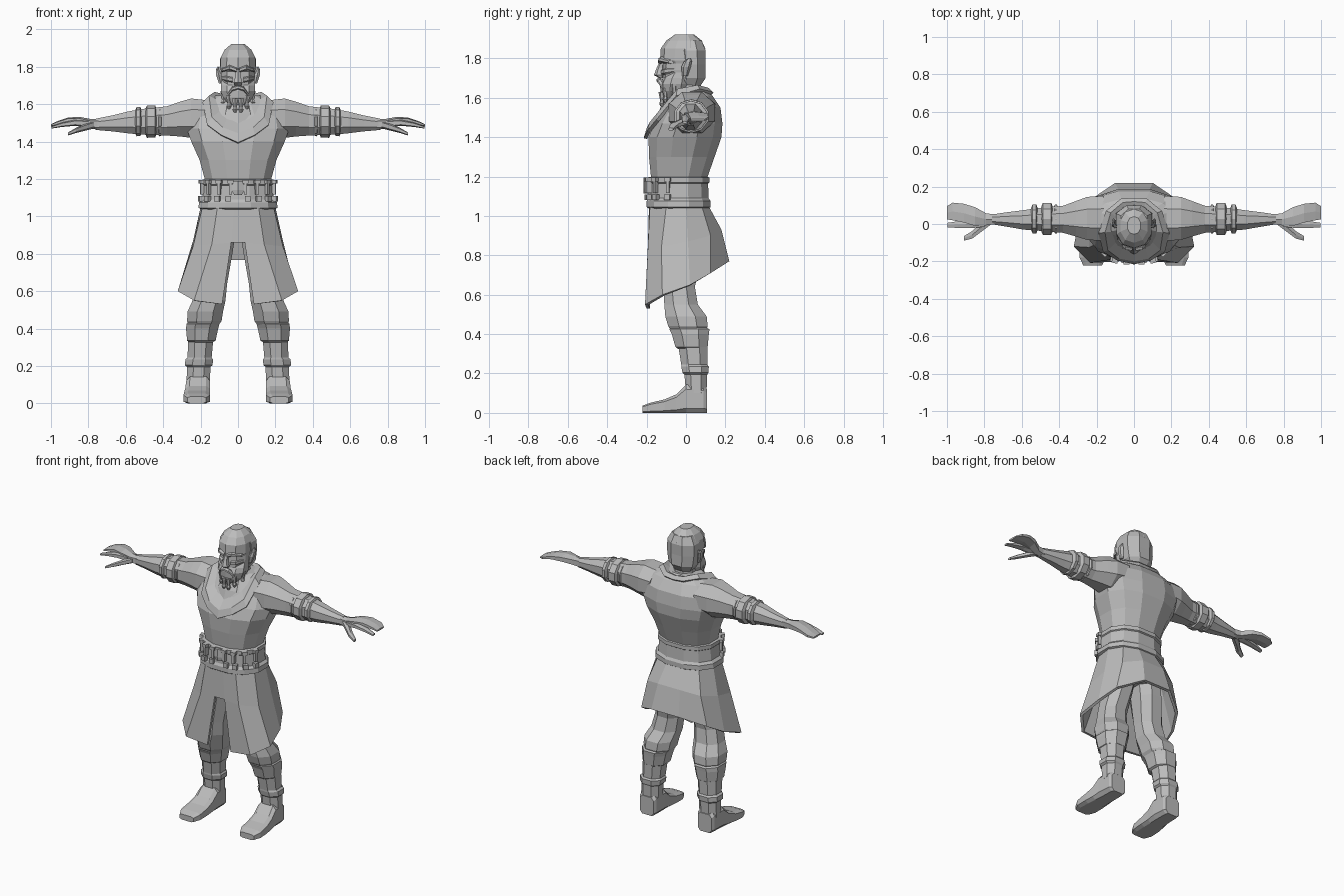
import bpy, bmesh, math
from mathutils import Vector

grey = bpy.data.materials.new("plain_grey")
grey.diffuse_color = (0.5, 0.5, 0.5, 1)


def finish(name, bm, mirror=False, thick=0):
    bmesh.ops.recalc_face_normals(bm, faces=bm.faces)
    me = bpy.data.meshes.new(name)
    bm.to_mesh(me)
    bm.free()
    me.materials.append(grey)
    ob = bpy.data.objects.new(name, me)
    bpy.context.collection.objects.link(ob)
    if thick:
        m = ob.modifiers.new("thickness", 'SOLIDIFY')
        m.thickness, m.offset = thick, -1
    if mirror:
        ob.modifiers.new("mirror", 'MIRROR')
    return ob


def loop(n, p=1.0):
    """Unit rounded polygon touching +-1 on both axes."""
    f = lambda v: math.copysign(abs(v) ** p, v)
    pts = [(f(math.cos(a)), f(math.sin(a)))
           for a in ((i + 0.5) * math.tau / n for i in range(n))]
    mu, mv = max(q[0] for q in pts), max(q[1] for q in pts)
    return [(u / mu, v / mv) for u, v in pts]


def skin(bm, rings, closed=True, caps=True):
    rows = [[bm.verts.new(p) for p in r] for r in rings]
    n = len(rows[0])
    for a, b in zip(rows, rows[1:]):
        for i in range(n if closed else n - 1):
            j = (i + 1) % n
            bm.faces.new((a[i], a[j], b[j], b[i]))
    if caps:
        bm.faces.new(rows[0])
        bm.faces.new(rows[-1])
    return rows


def rings_of(secs, axis, n, p):
    """Sections are (x, y, z, half_a, half_b); the rings lie across the axis."""
    out = []
    for x, y, z, a, b in secs:
        if axis == 'z':
            out.append([(x + a * u, y + b * v, z) for u, v in loop(n, p)])
        elif axis == 'x':
            out.append([(x, y + a * u, z + b * v) for u, v in loop(n, p)])
        else:
            out.append([(x + a * u, y, z + b * v) for u, v in loop(n, p)])
    return out


def tube(name, secs, axis='z', n=8, p=1.0, mirror=False):
    bm = bmesh.new()
    skin(bm, rings_of(secs, axis, n, p))
    return finish(name, bm, mirror)


def body(name, rows, n=12, p=0.85):
    """Upright form from (z, half_width, y_front, y_back)."""
    return tube(name, [(0, (f + b) / 2, z, w, (b - f) / 2) for z, w, f, b in rows], 'z', n, p)


def both(pts):
    """Half strip, front to back, followed by its mirror image."""
    return pts + [(-x, y, z) for x, y, z in reversed(pts) if x > 0]


# Torso
body("torso", [(1.10, .17, -.17, .10), (1.20, .178, -.178, .11), (1.30, .205, -.188, .145),
               (1.40, .25, -.19, .18), (1.47, .275, -.16, .185), (1.55, .26, -.11, .175),
               (1.61, .20, -.07, .135), (1.645, .12, -.05, .09)])

# Folded collar with a deep front point
bm = bmesh.new()
outer = [(0, -.215, 1.395), (.09, -.195, 1.435), (.165, -.15, 1.49), (.19, -.05, 1.61),
         (.15, .07, 1.645), (.07, .135, 1.63), (0, .14, 1.625)]
ridge = [(0, -.20, 1.445), (.08, -.185, 1.475), (.14, -.14, 1.53), (.155, -.045, 1.645),
         (.125, .06, 1.665), (.06, .115, 1.65), (0, .12, 1.645)]
inner = [(0, -.14, 1.505), (.06, -.13, 1.52), (.10, -.10, 1.56), (.105, -.04, 1.62),
         (.085, .03, 1.64), (.05, .075, 1.635), (0, .085, 1.63)]
skin(bm, [both(outer), both(ridge), both(inner)], True, False)
finish("collar", bm, thick=.018)
tube("neck_scarf", [(0, -.045, 1.48, .12, .11), (0, -.035, 1.55, .105, .095),
                    (0, -.02, 1.61, .075, .075)], n=10)

# Belt: waistband with flared rim
body("belt", [(1.035, .185, -.185, .11), (1.045, .212, -.20, .125), (1.075, .208, -.20, .125),
              (1.09, .192, -.192, .115), (1.165, .186, -.19, .112), (1.17, .192, -.197, .12),
              (1.195, .192, -.197, .12), (1.20, .17, -.17, .10)])


# Belt pegs and studs around the front half
def block(bm, pos, turn, size):
    res = bmesh.ops.create_cube(bm, size=1)
    c, s = math.cos(turn), math.sin(turn)
    for v in res['verts']:
        x, y, z = (v.co[i] * size[i] for i in range(3))
        v.co = Vector(pos) + Vector((x * c - y * s, x * s + y * c, z))


pegs, studs = bmesh.new(), bmesh.new()
for x, y, turn in [(.04, -.193, 0), (.10, -.187, .25), (.15, -.15, .8), (.185, -.09, 1.3)]:
    for s in (-1, 1):
        block(pegs, (x * s, y, 1.155), turn * s, (.016, .035, .075))
        block(pegs, (x * s, y, 1.185), turn * s, (.032, .045, .02))
        block(studs, ((x + .012) * s, y - .004, 1.095), turn * s, (.03, .025, .03))
finish("belt_pegs", pegs)
finish("belt_studs", studs)
tube("buckle", [(0, -.195, 1.115, .02, .02), (0, -.195, 1.14, .035, .022),
                (0, -.195, 1.19, .028, .02)], n=6)

# Skirt: slit at the front, hem rising to the back
bm = bmesh.new()
top = [(.022, -.188, 1.045), (.11, -.183, 1.05), (.19, -.10, 1.05), (.20, .0, 1.05),
       (.15, .08, 1.05), (.06, .115, 1.05)]
mid = [(.036, -.193, .86), (.14, -.193, .85), (.24, -.125, .84), (.24, .01, .87),
       (.195, .125, .90), (.08, .18, .93)]
hem = [(.085, -.20, .53), (.235, -.208, .55), (.322, -.12, .60), (.295, .02, .65),
       (.24, .125, .71), (.10, .22, .77)]
rows = skin(bm, [both(top), both(mid), both(hem)], False, False)
bm.faces.new((rows[0][0], rows[0][-1], rows[1][-1], rows[1][0]))
finish("skirt", bm, thick=.018)

# Trousers
tube("trouser_leg", [(.095, -.02, .96, .09, .11), (.11, -.02, .80, .08, .10),
                     (.14, -.035, .64, .082, .08), (.155, -.025, .55, .088, .085),
                     (.175, .0, .49, .095, .105), (.18, .01, .44, .092, .10),
                     (.185, .015, .40, .07, .08)], n=8, p=.9, mirror=True)
tube("hips", [(0, -.03, 1.06, .16, .12), (0, -.02, .95, .17, .12), (0, -.02, .87, .10, .09)], n=8)

# Boots
tube("boot_cuff", [(.187, .015, .435, .078, .085), (.187, .017, .425, .088, .102),
                   (.192, .022, .40, .086, .094), (.196, .028, .335, .076, .082),
                   (.198, .03, .325, .06, .07)], n=8, p=.9, mirror=True)
tube("boot_shaft", [(.20, .035, .34, .068, .074), (.205, .042, .245, .064, .066),
                    (.207, .046, .235, .074, .07), (.21, .048, .205, .074, .066),
                    (.21, .05, .195, .063, .058), (.213, .052, .10, .062, .052)],
     n=8, p=.9, mirror=True)
tube("foot", [(.212, .107, .06, .05, .06), (.212, .09, .068, .06, .068),
              (.213, .0, .072, .064, .072), (.216, -.05, .047, .066, .047),
              (.219, -.11, .034, .07, .034), (.221, -.18, .026, .07, .026),
              (.221, -.222, .018, .05, .018)], 'y', 8, .45, True)

# Arms
tube("arm", [(.16, .03, 1.53, .12, .09), (.25, .03, 1.525, .115, .105),
             (.31, .028, 1.52, .095, .093), (.38, .025, 1.51, .072, .078),
             (.52, .025, 1.505, .06, .068), (.59, .022, 1.502, .052, .058),
             (.67, .024, 1.497, .04, .043), (.76, .025, 1.492, .026, .03)],
     'x', 8, .95, True)
for name, x0, x1, r in [("sleeve_hem", .405, .43, .078), ("upper_arm_ring", .435, .495, .086),
                        ("lower_arm_ring", .515, .55, .078)]:
    tube(name, [(x0, .027, 1.507, r - .018, r - .018), (x0 + .008, .027, 1.507, r, r),
                (x1 - .008, .027, 1.506, r, r), (x1, .027, 1.506, r - .018, r - .018)],
         'x', 10, 1, True)

# Hands
tube("hand", [(.74, .025, 1.492, .026, .03), (.79, .025, 1.495, .032, .026),
              (.85, .04, 1.51, .05, .022), (.91, .058, 1.512, .05, .016),
              (.97, .067, 1.497, .047, .01), (1.0, .06, 1.487, .035, .006)],
     'x', 6, .7, True)
tube("index_finger", [(.80, .01, 1.495, .025, .02), (.87, .0, 1.50, .022, .016),
                      (.94, -.003, 1.49, .018, .012), (.998, -.006, 1.475, .012, .006)],
     'x', 6, .7, True)
tube("thumb", [(.77, .015, 1.49, .022, .02), (.82, -.02, 1.475, .024, .018),
               (.865, -.058, 1.46, .02, .014), (.91, -.077, 1.44, .012, .008)],
     'x', 6, .8, True)

# Head
tube("neck", [(0, .01, 1.55, .075, .075), (0, .0, 1.72, .062, .065)], n=8)
body("head", [(1.645, .055, -.105, .045), (1.69, .082, -.12, .07), (1.74, .09, -.12, .085),
              (1.775, .09, -.118, .09), (1.79, .094, -.132, .093), (1.85, .092, -.128, .098),
              (1.89, .072, -.10, .08), (1.922, .035, -.055, .04)], 10, .9)
tube("hair_back", [(0, .025, 1.655, .06, .045), (0, .03, 1.70, .088, .07),
                   (0, .03, 1.77, .098, .068), (0, .025, 1.84, .097, .075),
                   (0, .02, 1.89, .07, .06)], n=8)
tube("ear", [(.092, -.005, 1.71, .01, .014), (.103, .0, 1.755, .014, .024),
             (.11, .01, 1.785, .008, .02), (.106, .018, 1.80, .003, .006)], n=6, mirror=True)
tube("brow", [(.008, -.13, 1.782, .012, .012), (.045, -.122, 1.795, .016, .014),
              (.085, -.075, 1.782, .014, .01)], 'x', 6, 1, True)
tube("nose", [(0, -.125, 1.70, .018, .012), (0, -.137, 1.715, .024, .026),
              (0, -.13, 1.75, .013, .02), (0, -.122, 1.785, .012, .012)], n=6)
tube("cheek", [(.03, -.112, 1.73, .014, .014), (.06, -.092, 1.735, .02, .018),
               (.085, -.05, 1.74, .015, .012)], 'x', 6, 1, True)

# Beard: jaw mass, moustache and hanging braids
body("beard", [(1.595, .045, -.115, -.03), (1.635, .08, -.13, .02), (1.67, .092, -.132, .03),
               (1.70, .092, -.118, .03), (1.73, .088, -.09, .02)], 10, .9)
tube("moustache", [(0, -.135, 1.69, .014, .012), (.03, -.13, 1.682, .014, .012),
                   (.055, -.112, 1.65, .008, .01)], 'x', 6, 1, True)
for i, (x, y, tip) in enumerate([(.016, -.122, 1.555), (.048, -.105, 1.575), (.078, -.06, 1.595)]):
    tube(f"beard_braid_{i + 1}", [(x, y, tip, .006, .007), (x, y, tip + .015, .013, .014),
                                  (x, y, tip + .03, .008, .009), (x, y, tip + .075, .016, .018)],
         n=6, mirror=True)
